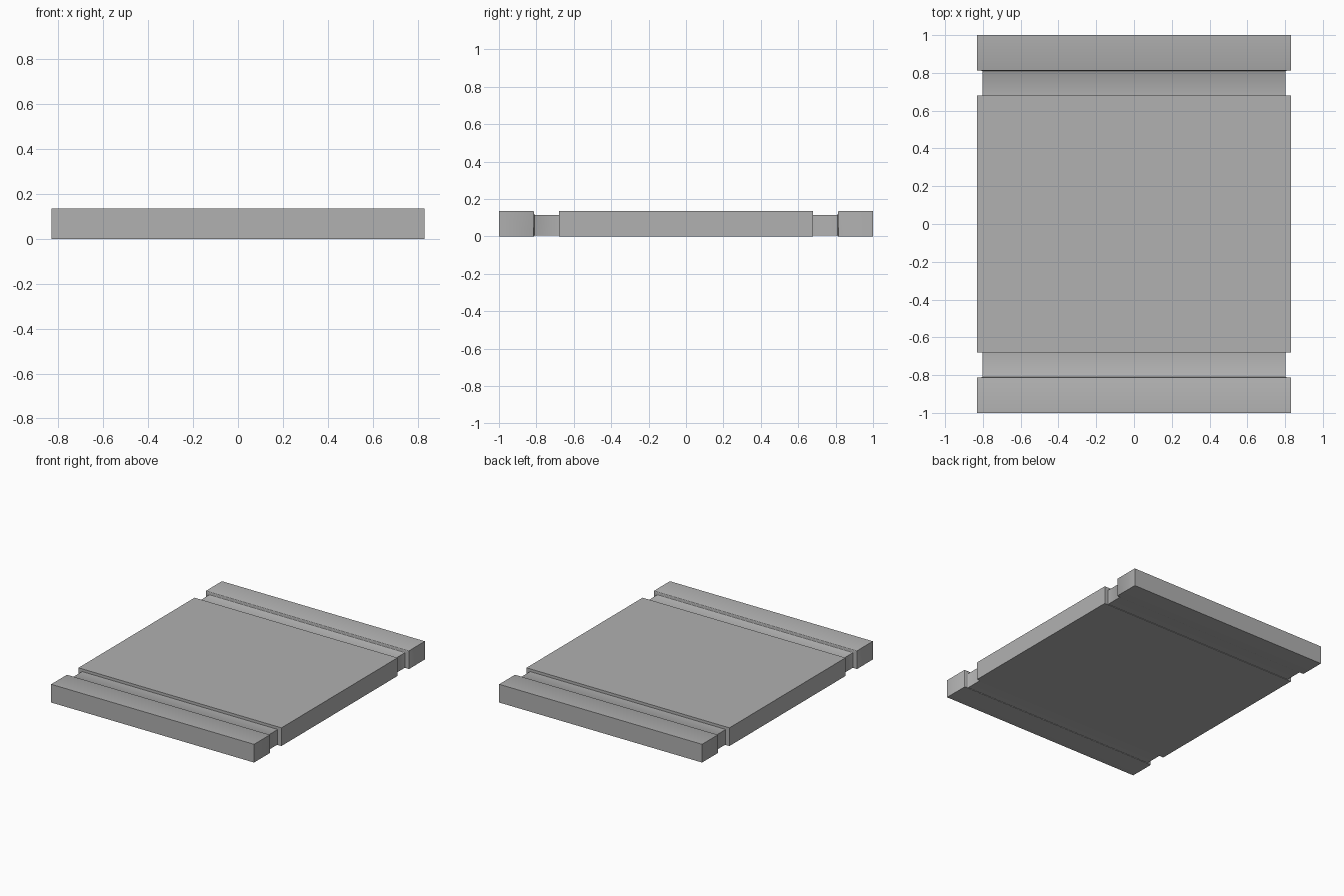
import bpy, bmesh
from math import sin, cos, pi

if "Cube" in bpy.data.objects:
    bpy.data.objects.remove(bpy.data.objects["Cube"])

FULL = (0.832, 0.0, 0.135)     # half width, bottom, top
NECK = (0.802, 0.004, 0.115)
SLAB_Y, STEP_Y, R, SEG = 0.68, 0.812, 0.003, 5

grey = bpy.data.materials.new("dark_grey")
grey.diffuse_color = (0.44, 0.44, 0.44, 1)
grey.use_nodes = True
grey.node_tree.nodes["Principled BSDF"].inputs["Base Color"].default_value = grey.diffuse_color


def section(y, t):
    """Rectangular section blended from neck (t=0) to full size (t=1)."""
    return (y, *(n + (f - n) * t for n, f in zip(NECK, FULL)))


def ring(bm, y, w, z0, z1):
    return [bm.verts.new((x, y, z)) for x, z in ((-w, z0), (w, z0), (w, z1), (-w, z1))]


def loft(name, sections):
    """Skin sections along y; the inner cross edges are smooth, the rest sharp."""
    bm = bmesh.new()
    rings = [ring(bm, *s) for s in sections]
    bm.faces.new(rings[0])
    bm.faces.new(rings[-1])
    for a, b in zip(rings, rings[1:]):
        for i in range(4):
            j = (i + 1) % 4
            bm.faces.new((a[i], a[j], b[j], b[i]))
    bmesh.ops.recalc_face_normals(bm, faces=bm.faces)
    for f in bm.faces:
        f.smooth = True
    for e in bm.edges:
        e.smooth = False
    for r in rings[1:-1]:
        for i in range(4):
            bm.edges.get((r[i], r[(i + 1) % 4])).smooth = True
    mesh = bpy.data.meshes.new(name)
    bm.to_mesh(mesh)
    bm.free()
    mesh.materials.append(grey)
    obj = bpy.data.objects.new(name, mesh)
    bpy.context.collection.objects.link(obj)


# Main slab
loft("main_slab", [section(-SLAB_Y, 1), section(SLAB_Y, 1)])

# End rails, each joined to the slab by a recessed neck with a softly rounded step
angles = [pi / 2 * i / SEG for i in range(SEG + 1)]
step = [(STEP_Y - R + R * sin(a), 0.5 - 0.5 * cos(a)) for a in angles]
step += [(STEP_Y + R * (1 - cos(a)), 0.5 + 0.5 * sin(a)) for a in angles[1:]]
for side, label in ((-1, "front"), (1, "back")):
    profile = [(SLAB_Y, 0)] + step + [(1.0, 1)]
    loft(label + "_end_rail", [section(side * y, t) for y, t in profile])
